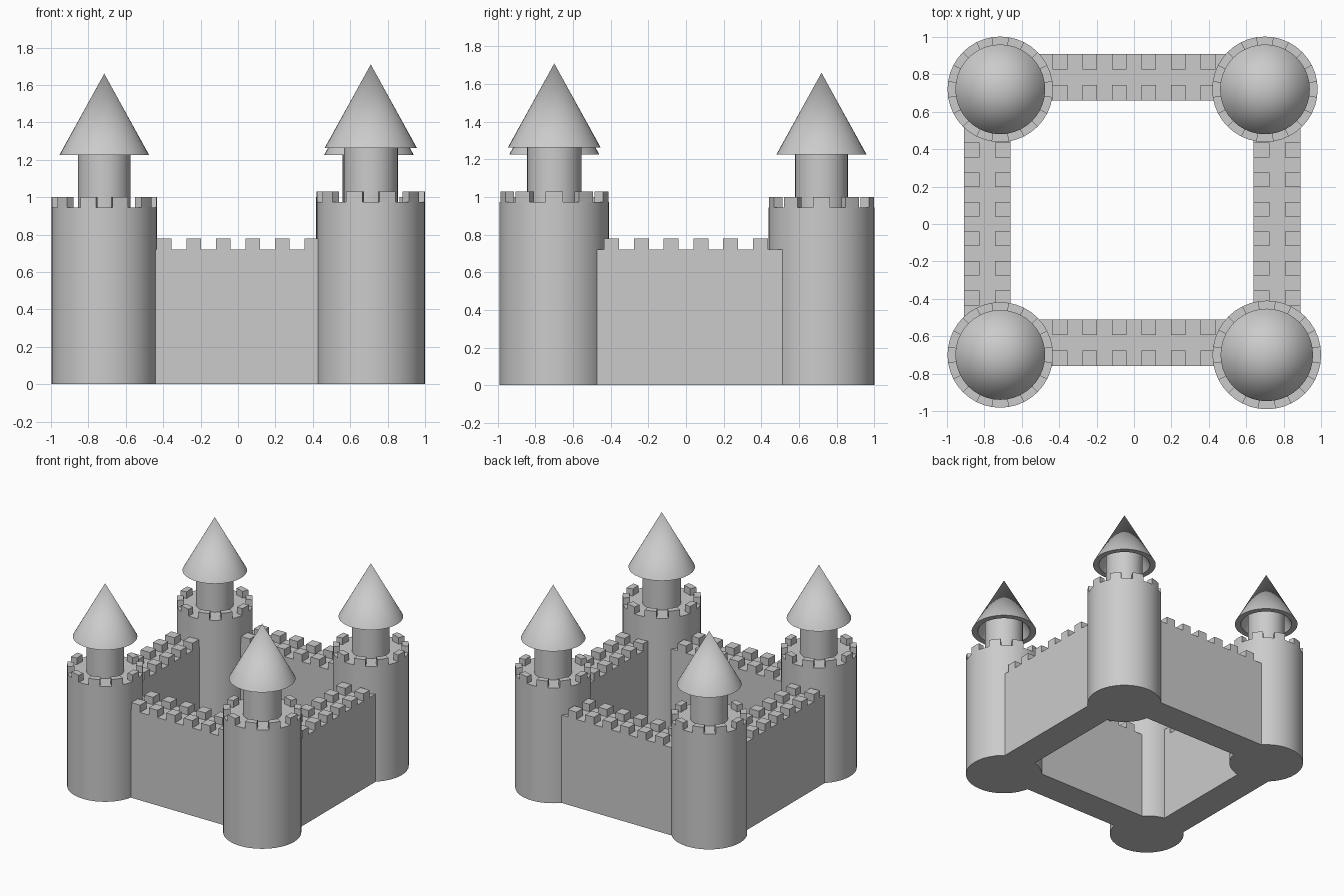
import bpy, bmesh
from math import sin, cos, pi, radians

if "Cube" in bpy.data.objects:
    bpy.data.objects.remove(bpy.data.objects["Cube"])

SEG = 40          # sides of the round parts
MERLONS = 10      # merlons around each tower


def make_object(name, bm, smooth=False):
    bmesh.ops.remove_doubles(bm, verts=bm.verts[:], dist=1e-5)
    bmesh.ops.recalc_face_normals(bm, faces=bm.faces[:])
    mesh = bpy.data.meshes.new(name)
    bm.to_mesh(mesh)
    bm.free()
    ob = bpy.data.objects.new(name, mesh)
    bpy.context.collection.objects.link(ob)
    if smooth:
        bpy.ops.object.select_all(action='DESELECT')
        ob.select_set(True)
        bpy.context.view_layer.objects.active = ob
        bpy.ops.object.shade_smooth_by_angle(angle=radians(35))
    return ob


def lathe(name, profile):
    """Revolve a list of (radius, z) points about z."""
    bm = bmesh.new()
    rings = [[bm.verts.new((r * cos(2 * pi * i / SEG), r * sin(2 * pi * i / SEG), z))
              for i in range(SEG)] for r, z in profile]
    for a, b in zip(rings, rings[1:]):
        for i in range(SEG):
            j = (i + 1) % SEG
            bm.faces.new((a[i], a[j], b[j], b[i]))
    return make_object(name, bm, True)


def add_box(bm, x0, x1, y0, y1, z0, z1):
    v = [bm.verts.new((x, y, z)) for z in (z0, z1)
         for x, y in ((x0, y0), (x1, y0), (x1, y1), (x0, y1))]
    for f in ((3, 2, 1, 0), (4, 5, 6, 7), (0, 1, 5, 4),
              (1, 2, 6, 5), (2, 3, 7, 6), (3, 0, 4, 7)):
        bm.faces.new([v[i] for i in f])


def tower_merlons(name, r_in, r_out, z0, z1):
    """Ring of curved merlons, a gap facing the front."""
    bm = bmesh.new()
    half, steps = pi / MERLONS / 2, 2
    for k in range(MERLONS):
        mid = -pi / 2 + (k + 0.5) * 2 * pi / MERLONS
        angles = [mid - half + 2 * half * s / steps for s in range(steps + 1)]
        loop = [(r_out * cos(a), r_out * sin(a)) for a in angles]
        loop += [(r_in * cos(a), r_in * sin(a)) for a in reversed(angles)]
        face = bm.faces.new([bm.verts.new((x, y, z0)) for x, y in loop])
        top = bmesh.ops.extrude_face_region(bm, geom=[face])
        verts = [g for g in top['geom'] if isinstance(g, bmesh.types.BMVert)]
        bmesh.ops.translate(bm, verts=verts, vec=(0, 0, z1 - z0))
        if not face.is_valid:
            continue
    return make_object(name, bm, True)


def tower(label, x, y, scale):
    parts = [
        lathe(label + "_tower", [(0, 0), (0.282, 0), (0.282, 0.945), (0, 0.945)]),
        tower_merlons(label + "_tower_merlons", 0.232, 0.282, 0.945, 1.0),
        lathe(label + "_turret", [(0, 0.945), (0.14, 0.945), (0.14, 1.32)]),
        # hollow eaves underneath the conical roof
        lathe(label + "_roof", [(0.14, 1.32), (0.195, 1.225), (0.24, 1.225), (0, 1.66)]),
    ]
    for ob in parts:
        ob.location = (x, y, 0)
        ob.scale = (scale,) * 3


def wall(name, offset, along_x):
    """Straight wall 0.25 thick with two rows of merlons."""
    bm = bmesh.new()
    w, third = 0.125, 0.25 / 3
    add_box(bm, -0.7, 0.7, -w, w, 0, 0.72)
    ob = make_object(name, bm)
    bm = bmesh.new()
    for k in range(6):
        c = (k - 2.5) * 0.158
        for y0 in (-w, w - third):
            add_box(bm, c - 0.0395, c + 0.0395, y0, y0 + third, 0.72, 0.78)
    merlons = make_object(name + "_merlons", bm)
    for o in (ob, merlons):
        o.location = (0, offset, 0) if along_x else (offset, 0, 0)
        o.rotation_euler.z = 0 if along_x else pi / 2


# corner towers, the front right one slightly larger
tower("front_left", -0.715, -0.70, 1.0)
tower("front_right", 0.71, -0.70, 1.03)
tower("back_left", -0.715, 0.72, 1.0)
tower("back_right", 0.70, 0.72, 1.0)

# curtain walls
wall("front_wall", -0.635, True)
wall("back_wall", 0.785, True)
wall("left_wall", -0.785, False)
wall("right_wall", 0.765, False)
